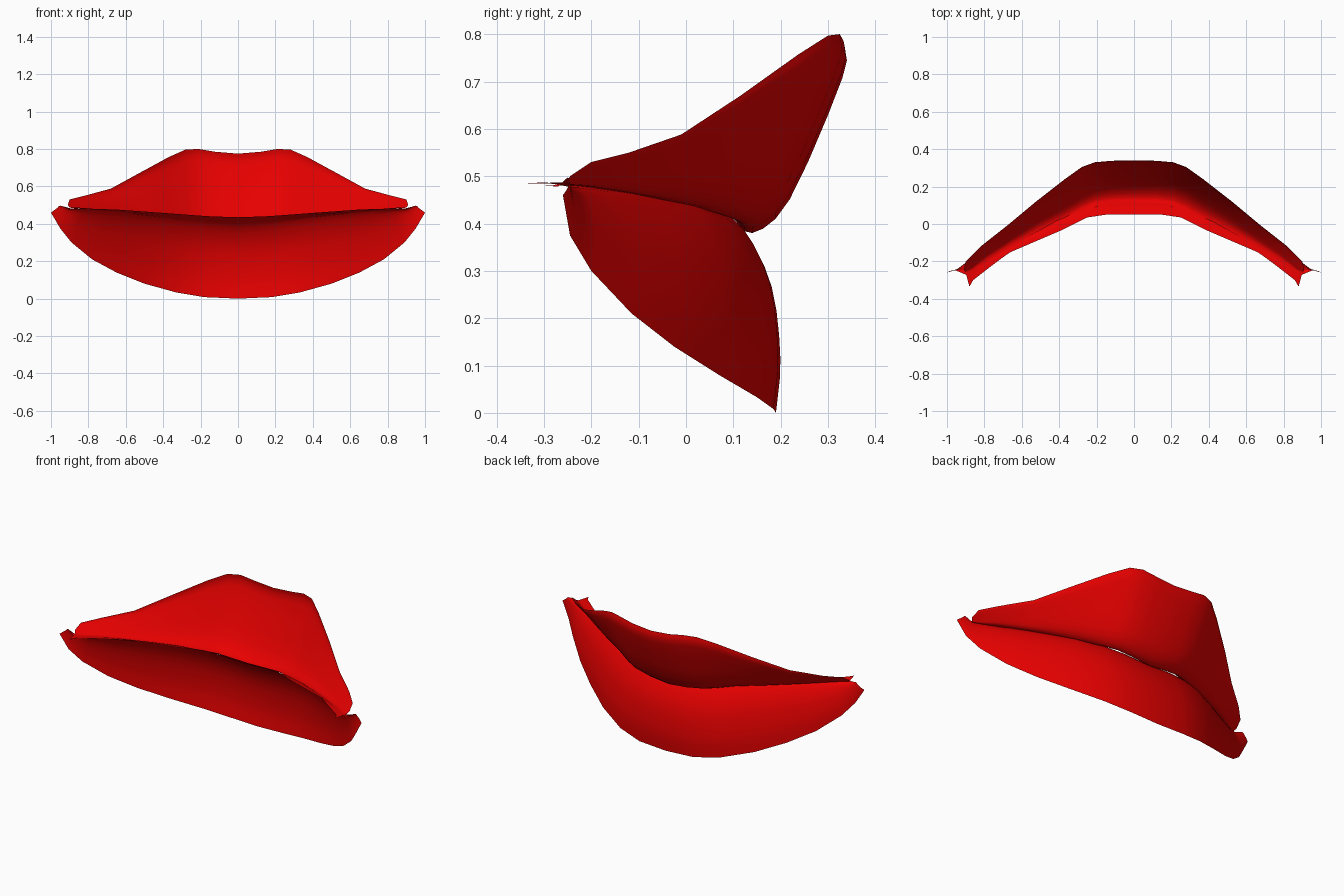
import bpy, bmesh
from mathutils import Vector

if "Cube" in bpy.data.objects:
    bpy.data.objects.remove(bpy.data.objects["Cube"])

red = bpy.data.materials.new("lip_red")
red.diffuse_color = (0.8, 0.0, 0.0, 1)
red.use_nodes = True
red.node_tree.nodes["Principled BSDF"].inputs["Base Color"].default_value = red.diffuse_color


def spline(pts, t):
    """Catmull-Rom point at t in 0..len-1"""
    i = min(int(t), len(pts) - 2)
    f = t - i
    b, c = pts[i], pts[i + 1]
    a = pts[i - 1] if i else b * 2 - c
    d = pts[i + 2] if i + 2 < len(pts) else c * 2 - b
    return 0.5 * (2 * b + (c - a) * f + (2 * a - 5 * b + 4 * c - d) * f * f
                  + (3 * b - a - 3 * c + d) * f ** 3)


def lip(name, rim, fold, inner, u1, u2, push1, push2):
    # one cross-section per station: outer rim, two swollen points, fold, inner edge
    cols = []
    for r, f, i in zip(rim, fold, inner):
        r, f, i = Vector(r), Vector(f), Vector(i)
        out = Vector((0, (r - f).length, 0))
        pts = [r, r.lerp(f, u1) + out * push1, r.lerp(f, u2) + out * push2, f, i]
        cols.append([spline(pts, k / 3) for k in range(13)])
    # mirror the right half to the left
    left = [[Vector((-p.x, p.y, p.z)) for p in c] for c in cols[:0:-1]]
    cols = left + cols
    bm = bmesh.new()
    grid = [[bm.verts.new(p) for p in c] for c in cols]
    for a, b in zip(grid, grid[1:]):
        for k in range(len(a) - 1):
            bm.faces.new((a[k], a[k + 1], b[k + 1], b[k]))
    bmesh.ops.remove_doubles(bm, verts=bm.verts, dist=0.0005)
    bmesh.ops.recalc_face_normals(bm, faces=bm.faces)
    # the swollen side of the sheet faces +y
    if sum((f.normal.y * f.calc_area() for f in bm.faces)) < 0:
        bmesh.ops.reverse_faces(bm, faces=bm.faces)
    for f in bm.faces:
        f.smooth = True
    me = bpy.data.meshes.new(name)
    bm.to_mesh(me)
    bm.free()
    me.materials.append(red)
    ob = bpy.data.objects.new(name, me)
    bpy.context.collection.objects.link(ob)


# upper lip with its two-peaked bow and central dip
upper_rim = [(0, .335, .775), (.12, .333, .785), (.21, .325, .8), (.28, .3, .797), (.37, .237, .757),
             (.53, .115, .67), (.68, -.01, .588), (.82, -.12, .55), (.9, -.2, .53), (.91, -.245, .5)]
upper_fold = [(0, .14, .38), (.12, .14, .392), (.21, .13, .405), (.28, .1, .417), (.37, .05, .433),
              (.51, -.02, .448), (.65, -.1, .463), (.79, -.19, .477), (.87, -.25, .482), (.9, -.26, .487)]
upper_inner = [(0, .097, .415), (.12, .097, .418), (.2, .093, .422), (.28, .05, .435), (.37, 0, .446),
               (.51, -.07, .458), (.65, -.14, .47), (.77, -.23, .48), (.86, -.3, .487), (.88, -.335, .485)]
lip("upper_lip", upper_rim, upper_fold, upper_inner, 0.17, 0.82, 0.065, 0.1)

# lower lip, a full rounded bowl
lower_rim = [(0, .19, .0), (.18, .185, .008), (.33, .15, .033), (.5, .07, .08), (.65, -.025, .14),
             (.78, -.115, .21), (.89, -.2, .3), (.95, -.245, .375), (1.0, -.26, .46)]
lower_fold = [(0, .125, .38), (.15, .12, .39), (.28, .085, .41), (.42, .02, .434), (.56, -.06, .45),
              (.71, -.15, .465), (.83, -.22, .475), (.9, -.25, .478), (.95, -.25, .497)]
lower_inner = [(0, .05, .435), (.15, .05, .44), (.25, .035, .447), (.38, -.03, .457), (.52, -.09, .467),
               (.66, -.15, .477), (.79, -.24, .48), (.86, -.3, .48), (.9, -.27, .478)]
lip("lower_lip", lower_rim, lower_fold, lower_inner, 0.3, 0.7, 0.075, 0.095)
